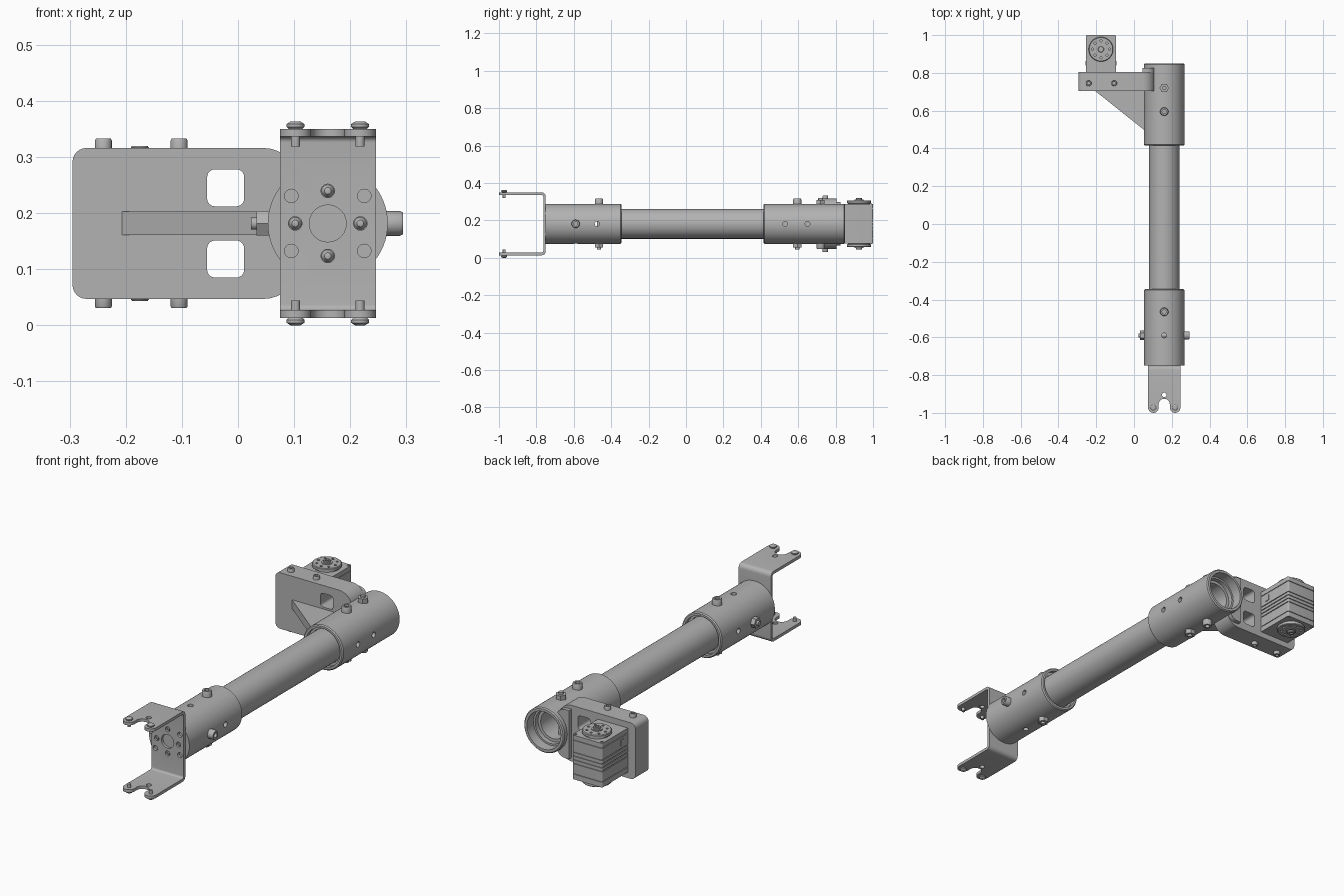
import bpy, bmesh
from math import sin, cos, pi, radians
from mathutils import Vector

if "Cube" in bpy.data.objects:
    bpy.data.objects.remove(bpy.data.objects["Cube"])

GREY = (0.45, 0.45, 0.45, 1)
mat = bpy.data.materials.new("plain grey")
mat.use_nodes = True
mat.diffuse_color = GREY
mat.node_tree.nodes["Principled BSDF"].inputs["Base Color"].default_value = GREY

CX, CZ = 0.16, 0.1815   # arm axis
parts = []


def finish(name, bm):
    bmesh.ops.recalc_face_normals(bm, faces=bm.faces)
    me = bpy.data.meshes.new(name)
    bm.to_mesh(me)
    bm.free()
    ob = bpy.data.objects.new(name, me)
    bpy.context.collection.objects.link(ob)
    me.materials.append(mat)
    parts.append(ob)
    return ob


def lathe(name, profile, axis, centre, seg=32):
    """Closed (radius, position) profile spun round an axis through centre."""
    bm = bmesh.new()
    c = Vector(centre)
    rings = []
    for r, t in profile:
        ring = []
        for i in range(1 if r == 0 else seg):
            a = 2 * pi * i / seg
            u, v = r * cos(a), r * sin(a)
            p = {"x": (t, u, v), "y": (u, t, v), "z": (u, v, t)}[axis]
            ring.append(bm.verts.new(c + Vector(p)))
        rings.append(ring if r else ring * seg)
    for a, b in zip(rings, rings[1:] + rings[:1]):
        for i in range(seg):
            j = (i + 1) % seg
            corners = list(dict.fromkeys((a[i], a[j], b[j], b[i])))
            if len(corners) > 2:
                bm.faces.new(corners)
    return finish(name, bm)


def rod(name, r, lo, hi, axis, centre, seg=24):
    return lathe(name, [(0, lo), (r, lo), (r, hi), (0, hi)], axis, centre, seg)


def box(name, lo, hi, bevel=0, axis=0, select=lambda m: True):
    """Box whose edges parallel to one axis may be rounded."""
    bm = bmesh.new()
    bmesh.ops.create_cube(bm, size=1)
    for v in bm.verts:
        v.co = [a + (b - a) * (k + 0.5) for a, b, k in zip(lo, hi, v.co)]
    if bevel:
        edges = [e for e in bm.edges
                 if abs((e.verts[0].co - e.verts[1].co).normalized()[axis]) > 0.9
                 and select((e.verts[0].co + e.verts[1].co) / 2)]
        bmesh.ops.bevel(bm, geom=edges, offset=bevel, segments=6, profile=0.5, affect="EDGES")
    return finish(name, bm)


def prism(name, points, lo, hi):
    bm = bmesh.new()
    face = bm.faces.new([bm.verts.new((x, y, lo)) for x, y in points])
    new = bmesh.ops.extrude_face_region(bm, geom=[face])["geom"]
    bmesh.ops.translate(bm, vec=(0, 0, hi - lo),
                        verts=[g for g in new if isinstance(g, bmesh.types.BMVert)])
    return finish(name, bm)


def cut(ob, cutters, operation="DIFFERENCE", keep=False):
    for c in cutters:
        m = ob.modifiers.new("cut", "BOOLEAN")
        m.object, m.operation, m.solver = c, operation, "EXACT"
        bpy.context.view_layer.objects.active = ob
        bpy.ops.object.modifier_apply(modifier=m.name)
    if not keep:
        for c in cutters:
            parts.remove(c)
            bpy.data.objects.remove(c)


def socket_head(name, r, lo, hi, axis, centre):
    d = (hi - lo)
    lathe(name, [(0, lo), (r, lo), (r, hi - d * 0.15), (r * 0.88, hi), (r * 0.5, hi),
                 (r * 0.5, hi - d * 0.4), (0, hi - d * 0.4)], axis, centre)


def arc(cx, cy, r, a0, a1, n=12):
    return [(cx + r * cos(radians(a0 + (a1 - a0) * i / n)),
             cy + r * sin(radians(a0 + (a1 - a0) * i / n))) for i in range(n + 1)]


# Arm tube and its two sleeves
AXIS = (CX, 0, CZ)
tube = lathe("arm_tube", [(.066, -.7), (.08, -.7), (.08, .78), (.066, .78)], "y", AXIS, 48)
front_sleeve = lathe("front_sleeve", [
    (0, -.75), (.107, -.75), (.107, -.35), (.102, -.345), (.092, -.345),
    (.092, -.365), (.081, -.365), (.081, -.72), (0, -.72)], "y", AXIS, 64)
rear_sleeve = lathe("rear_sleeve", [
    (.081, .435), (.092, .435), (.092, .415), (.102, .415), (.107, .42), (.107, .845),
    (.102, .85), (.09, .85), (.09, .8), (.081, .8)], "y", AXIS, 64)

# Open cross holes
for sleeve, axis, y in ((front_sleeve, "z", -.59), (front_sleeve, "x", -.475),
                        (rear_sleeve, "x", .53), (rear_sleeve, "x", .65)):
    hole = rod("hole", .013, -.2, .2, axis, (CX, y, CZ))
    cut(tube, [hole], keep=True)
    cut(sleeve, [hole])

# Cross bolts with nuts
for axis, y, s in (("z", .72, -1), ("z", .595, 1), ("z", -.465, 1), ("x", -.59, 1)):
    c = (CX, y, CZ)
    socket_head("bolt_head", .022, s * .1, s * .134, axis, c)
    rod("bolt_shaft", .011, -s * .137, s * .11, axis, c)
    rod("bolt_nut", .025, -s * .1, -s * .127, axis, c, 6)

# Fork bracket: bent sheet trimmed to a two-lobed outline
L, R = CX - .0855, CX + .0855
bracket = box("fork_bracket", (L, -1.2, .013), (R, -.75, .35), .022, 0)
cut(bracket, [box("inside", (L - .1, -1.3, .027), (R + .1, -.763, .336), .01, 0)])
outline = ([(L, -.7)] + arc(L + .028, -.972, .028, 180, 360)
           + arc(CX, -.955, .0295, 180, 0) + arc(R - .028, -.972, .028, 180, 360) + [(R, -.7)])
cut(bracket, [prism("trim", outline, -.1, .5)], "INTERSECT")
holes = [rod("hole", .033, -.8, -.74, "y", AXIS), rod("hole", .012, -.1, .5, "z", (CX, -.905, 0))]
holes += [rod("hole", .012, -.8, -.74, "y", (CX + dx, 0, CZ + dz))
          for dx, dz in ((.058, 0), (-.058, 0), (0, .058), (0, -.058),
                         (.065, .049), (.065, -.049), (-.065, .049), (-.065, -.049))]
cut(bracket, holes)
for dx, dz in ((.058, 0), (-.058, 0), (0, .058), (0, -.058)):
    lathe("plate_screw", [(0, -.762), (.006, -.76), (.011, -.752), (.011, -.745), (0, -.745)],
          "y", (CX + dx, 0, CZ + dz))
for x in (L + .028, R - .028):
    for s in (1, -1):
        lathe("fork_screw", [
            (0, s * .1815), (.009, s * .1815), (.016, s * .177), (.016, s * .172), (.012, s * .168),
            (.008, s * .168), (.008, s * .137), (0, s * .137)], "z", (x, -.972, CZ))

# Motor mounting plate with windows, shaped round the sleeve bore
plate = box("mount_plate", (-.295, .705, .047), (.11, .805, .316), .025, 1, lambda m: m.x < 0)
bm = bmesh.new()
bm.from_mesh(plate.data)
bmesh.ops.bevel(bm, geom=[e for e in bm.edges if all(v.co.x > .1 for v in e.verts)
                          and abs(e.verts[0].co.y - e.verts[1].co.y) > .05],
                offset=.065, segments=8, profile=.5, affect="EDGES")
bm.to_mesh(plate.data)
bm.free()
collar = box("plate_collar", (.045, .8, .065), (.11, .825, .298), .045, 1, lambda m: m.x > .1)
cut(plate, [box("window", (-.055, .6, z), (.011, .9, z + .066), .014, 1) for z in (.085, .212)])
bore = rod("bore", .095, .3, 1, "y", AXIS, 64)
cut(plate, [bore], keep=True)
cut(collar, [bore])
prism("plate_gusset", [(-.213, .71), (.072, .71), (.072, .483)], .161, .203)
for x in (-.24, -.105):
    for s in (1, -1):
        socket_head("plate_bolt", .015, s * .13, s * .151, "z", (x, .745, CZ))

# Motor: grooved housing with a drive disc on both ends
MX, MY = -.175, .925
box("motor_core", (MX - .076, .8, .08), (MX + .076, .996, .28))
for lo, hi in ((.075, .1), (.103, .15), (.154, .168), (.172, .186), (.19, .204), (.208, .262), (.265, .287)):
    box("motor_shell", (MX - .08, .8, lo), (MX + .08, 1, hi), .008, 2, lambda m: m.y > .9)
for s in (1, -1):
    box("motor_socket", (MX + s * .078, .838, .222), (MX + s * .083, .862, .25))
    c = (MX, MY, CZ)
    disc = lathe("drive_disc", [
        (0, s * .1), (.06, s * .1), (.06, s * .109), (.065, s * .111), (.065, s * .122),
        (.062, s * .125), (.024, s * .125), (.024, s * .129), (0, s * .129)], "z", c, 48)
    cut(disc, [rod("hole", .006, s * .112, s * .15, "z",
                   (MX + .045 * cos(k * pi / 4), MY + .045 * sin(k * pi / 4), CZ), 12)
               for k in range(8)])
    socket_head("disc_screw", .016, s * .12, s * .138, "z", c)
    for dx in (-.07, .07):
        rod("motor_screw", .006, s * .1, s * .109, "z", (MX + dx, .988, CZ), 12)

# Smooth the round surfaces, keep edges crisp
bpy.ops.object.select_all(action="DESELECT")
for ob in parts:
    ob.select_set(True)
bpy.context.view_layer.objects.active = parts[0]
bpy.ops.object.shade_smooth_by_angle(angle=radians(30))
